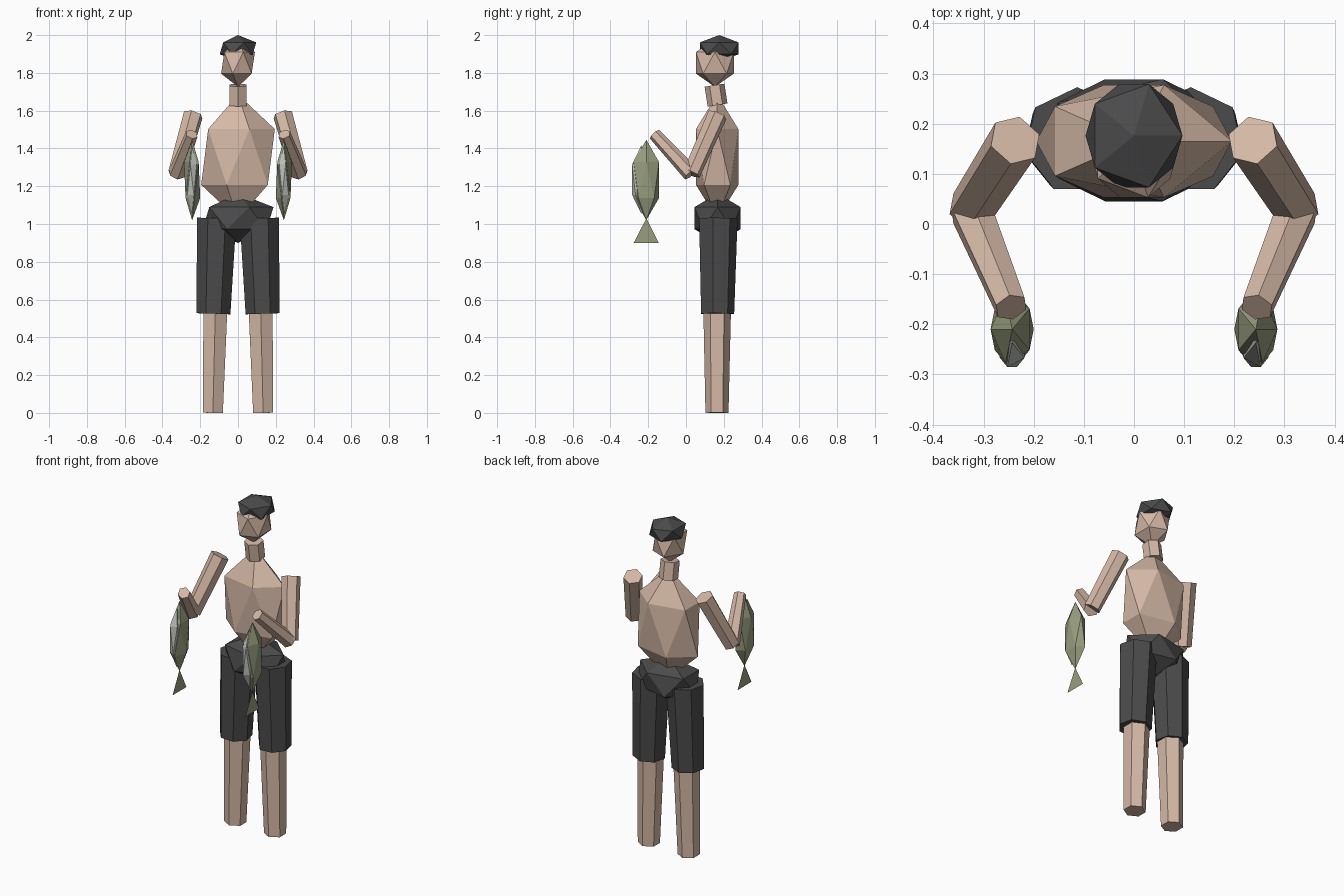
import bpy, bmesh, math
from mathutils import Vector

if "Cube" in bpy.data.objects:
    bpy.data.objects.remove(bpy.data.objects["Cube"])


def material(name, rgb):
    m = bpy.data.materials.new(name)
    m.diffuse_color = (*rgb, 1)
    m.use_nodes = True
    m.node_tree.nodes["Principled BSDF"].inputs["Base Color"].default_value = m.diffuse_color
    return m


SKIN = material("skin", (0.66, 0.48, 0.38))
DARK = material("dark_cloth", (0.07, 0.07, 0.07))
SCALES = material("fish_green", (0.31, 0.34, 0.21))
SILVER = material("fish_silver", (0.52, 0.55, 0.50))


def finish(name, bm, mat, mirror):
    me = bpy.data.meshes.new(name)
    bm.to_mesh(me)
    bm.free()
    me.materials.append(mat)
    ob = bpy.data.objects.new(name, me)
    bpy.context.collection.objects.link(ob)
    if mirror:
        mod = ob.modifiers.new("mirror", 'MIRROR')
        mod.use_mirror_merge = False
    return ob


def ball(name, centre, radii, mat, mirror=False):
    """Faceted 20-sided ellipsoid."""
    bm = bmesh.new()
    bmesh.ops.create_icosphere(bm, subdivisions=1, radius=1)
    for v in bm.verts:
        v.co = Vector(c + r * p for c, r, p in zip(centre, radii, v.co))
    return finish(name, bm, mat, mirror)


def limb(name, a, b, ra, rb, sides, mat, mirror=True, ref=(0, 1, 0)):
    """Tapered prism from a to b, first corner pointing towards ref."""
    a, b, ref = Vector(a), Vector(b), Vector(ref)
    axis = (b - a).normalized()
    v = (ref - axis * ref.dot(axis)).normalized()
    u = v.cross(axis)
    bm = bmesh.new()
    rings = []
    for p, r in ((a, ra), (b, rb)):
        ring = []
        for i in range(sides):
            t = 2 * math.pi * i / sides
            ring.append(bm.verts.new(p + r * (v * math.cos(t) + u * math.sin(t))))
        rings.append(ring)
        bm.faces.new(ring)
    for i in range(sides):
        j = (i + 1) % sides
        bm.faces.new((rings[0][i], rings[0][j], rings[1][j], rings[1][i]))
    bmesh.ops.recalc_face_normals(bm, faces=bm.faces)
    return finish(name, bm, mat, mirror)


# Trunk and head
ball("hips", (0, 0.167, 1.031), (0.21, 0.143, 0.131), DARK)
ball("torso", (0, 0.165, 1.355), (0.218, 0.132, 0.33), SKIN)
limb("neck", (0, 0.167, 1.63), (0, 0.151, 1.735), 0.053, 0.053, 6, SKIN, mirror=False)
ball("head", (0, 0.153, 1.853), (0.1, 0.118, 0.127), SKIN)
ball("hair", (0, 0.176, 1.93), (0.108, 0.121, 0.07), DARK)

# Legs
limb("shorts_leg", (0.13, 0.163, 0.525), (0.113, 0.166, 1.03), 0.092, 0.107, 7, DARK)
limb("lower_leg", (0.133, 0.164, 0), (0.12, 0.165, 0.54), 0.061, 0.073, 6, SKIN)

# Arms
limb("upper_arm", (0.325, 0.03, 1.267), (0.237, 0.167, 1.578), 0.047, 0.053, 6, SKIN,
     ref=(-0.26, 0.97, 0))
limb("forearm", (0.325, 0.027, 1.267), (0.245, -0.166, 1.475), 0.045, 0.034, 6, SKIN,
     ref=(0, 0.5, 1))

# Fish hanging from each hand
ball("fish_body", (0.243, -0.21, 1.233), (0.048, 0.079, 0.213), SCALES, mirror=True)
ball("fish_belly", (0.243, -0.237, 1.235), (0.034, 0.057, 0.18), SILVER, mirror=True)
bm = bmesh.new()
bm.faces.new([bm.verts.new(p) for p in
              ((0.243, -0.21, 1.03), (0.243, -0.277, 0.9), (0.243, -0.145, 0.9))])
finish("fish_tail", bm, SCALES, True)
